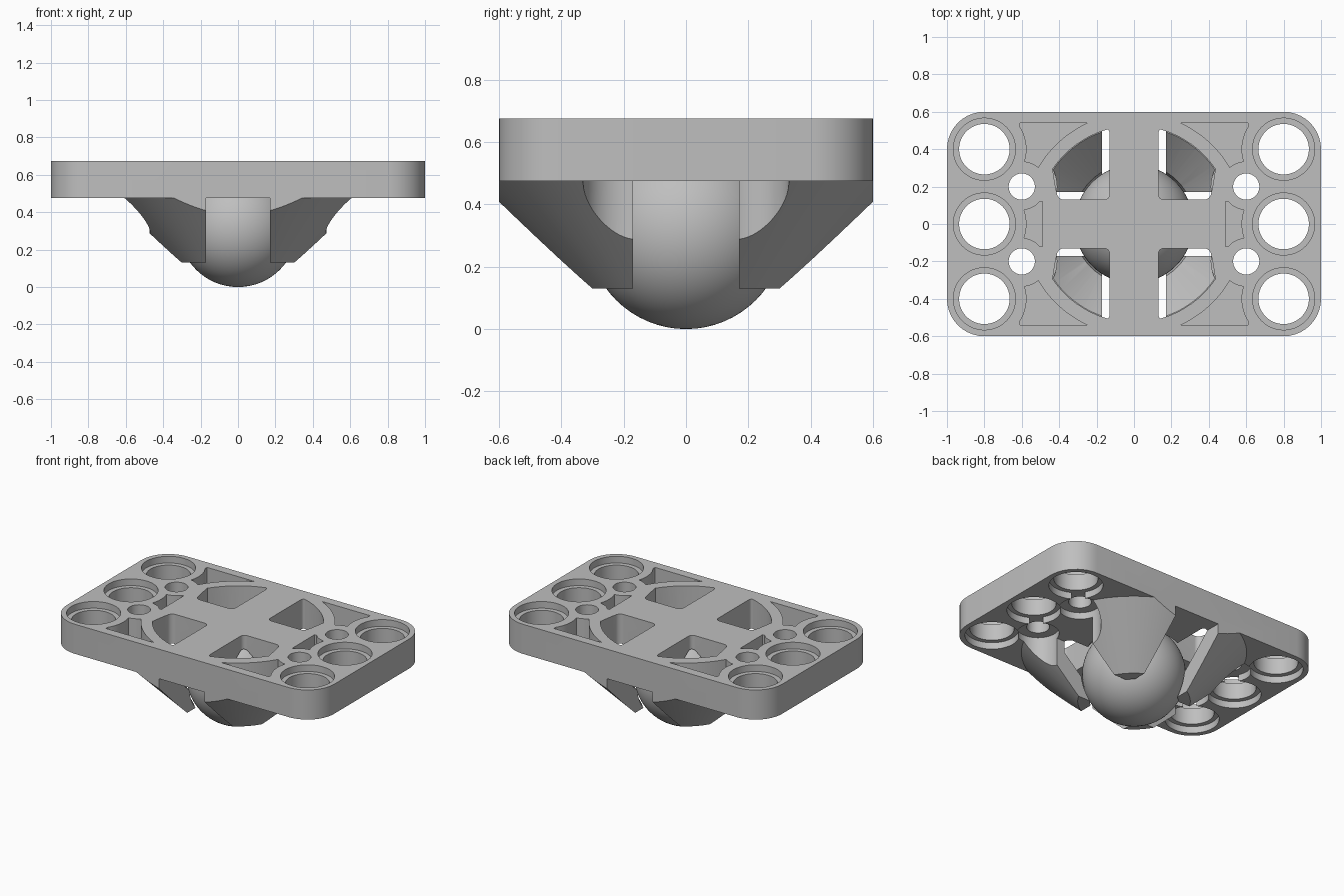
import bpy, bmesh, math

old = bpy.data.objects.get("Cube")
if old:
    bpy.data.objects.remove(old, do_unlink=True)

grey = bpy.data.materials.new("plain grey")
grey.use_nodes = True
COLOUR = (0.52, 0.52, 0.52, 1)
grey.diffuse_color = COLOUR
grey.node_tree.nodes["Principled BSDF"].inputs["Base Color"].default_value = COLOUR

BOTTOM, TOP = 0.475, 0.675      # plate underside and upper face
BALL_R = 0.3175
BIG = [(0.8, 0), (0.8, 0.4)]    # large hole centres in one quadrant
SMALL = (0.6, 0.2)              # small hole centre


def to_object(name, bm):
    bmesh.ops.recalc_face_normals(bm, faces=bm.faces)
    mesh = bpy.data.meshes.new(name)
    bm.to_mesh(mesh)
    bm.free()
    mesh.materials.append(grey)
    ob = bpy.data.objects.new(name, mesh)
    bpy.context.collection.objects.link(ob)
    return ob


def prism(name, points, z0, z1, round_ids=(), radius=0.0):
    """Extrude a flat outline upward, rounding the chosen corners."""
    bm = bmesh.new()
    verts = [bm.verts.new((x, y, z0)) for x, y in points]
    bm.faces.new(verts)
    if round_ids:
        bmesh.ops.bevel(bm, geom=[verts[i] for i in round_ids], offset=radius,
                        segments=10, profile=0.5, affect='VERTICES')
    out = bmesh.ops.extrude_face_region(bm, geom=bm.faces[:])
    moved = [g for g in out["geom"] if isinstance(g, bmesh.types.BMVert)]
    bmesh.ops.translate(bm, verts=moved, vec=(0, 0, z1 - z0))
    return to_object(name, bm)


def box(name, x0, x1, y0, y1, z0, z1):
    return prism(name, [(x0, y0), (x1, y0), (x1, y1), (x0, y1)], z0, z1)


def cone(name, centre, r0, r1, z0, z1, sides=64):
    bm = bmesh.new()
    bmesh.ops.create_cone(bm, cap_ends=True, segments=sides, radius1=r0,
                          radius2=r1, depth=z1 - z0)
    bmesh.ops.translate(bm, verts=bm.verts, vec=(*centre, (z0 + z1) / 2))
    return to_object(name, bm)


def cylinder(name, centre, r, z0, z1):
    return cone(name, centre, r, r, z0, z1)


def sphere(name, r, z):
    bm = bmesh.new()
    bmesh.ops.create_uvsphere(bm, u_segments=64, v_segments=32, radius=r)
    bmesh.ops.translate(bm, verts=bm.verts, vec=(0, 0, z))
    return to_object(name, bm)


def combine(target, tool, operation='DIFFERENCE'):
    """Apply a boolean and discard the tool."""
    mod = target.modifiers.new("cut", 'BOOLEAN')
    mod.operation, mod.solver, mod.object = operation, 'EXACT', tool
    bpy.context.view_layer.objects.active = target
    bpy.ops.object.modifier_apply(modifier=mod.name)
    bpy.data.objects.remove(tool, do_unlink=True)


# Rounded plate
plate = prism("ball_holder_plate", [(-1, -0.6), (1, -0.6), (1, 0.6), (-1, 0.6)],
              BOTTOM, TOP, range(4), 0.2)

# One claw: a hollow cone wall trimmed to its quadrant
claw = cone("claw", (0, 0), 0.345, 0.715, 0.13, 0.5, 128)
combine(claw, box("claw_trim", 0.17, 0.9, 0.17, 0.6, 0, 0.8), 'INTERSECT')
hollow = cone("claw_hollow", (0, 0), 0.05, 0.57, 0, 0.52, 128)
combine(hollow, cylinder("hole_wall", SMALL, 0.19, -0.1, 0.7))
combine(claw, hollow)
combine(plate, claw, 'UNION')

# Ball socket
combine(plate, sphere("socket", BALL_R + 0.012, BALL_R))

# Rounded window above the claw
arc = [(0.525 * math.cos(math.radians(a)), 0.525 * math.sin(math.radians(a)))
       for a in range(34, 75, 5)]
outline = [(0.13, 0.13), (0.405, 0.13), (0.42, 0.2)] + arc + [(0.13, 0.508)]
combine(plate, prism("window", outline, BOTTOM - 0.004, TOP + 0.1,
                     (0, 1, len(outline) - 1), 0.03))

# Large holes, recessed on both faces
for centre in BIG:
    combine(plate, cylinder("hole", centre, 0.135, 0.3, 0.9))
    combine(plate, cylinder("top_recess", centre, 0.166, TOP - 0.045, 0.9))
    combine(plate, cylinder("bottom_recess", centre, 0.166, 0.4, BOTTOM + 0.045))

# Small hole, with clearance that also bites into the claw
combine(plate, cylinder("small_hole", SMALL, 0.07, 0.3, 0.9))
combine(plate, cylinder("clearance", SMALL, 0.13, 0.05, BOTTOM + 0.045))

# Corner pocket and side pocket sunk from above
FLOOR = TOP - 0.14
corner = box("corner_pocket", 0.2, 0.61, 0.2, 0.54, FLOOR, 0.8)
combine(corner, cylinder("keep", BIG[1], 0.225, 0.4, 0.9))
combine(corner, cylinder("keep", SMALL, 0.135, 0.4, 0.9))
combine(corner, cone("keep", (0, 0), 0.595, 0.595, 0.4, 0.9, 128))
combine(plate, corner)
side = box("side_pocket", 0.49, 0.6, -0.1, 0.12, FLOOR, 0.8)
combine(side, cylinder("keep", BIG[0], 0.225, 0.4, 0.9))
combine(side, cylinder("keep", SMALL, 0.125, 0.4, 0.9))
combine(plate, side)

# Keep the finished quadrant and mirror it
bm = bmesh.new()
bm.from_mesh(plate.data)
bmesh.ops.triangulate(bm, faces=bm.faces)
for normal in ((1, 0, 0), (0, 1, 0)):
    bmesh.ops.bisect_plane(bm, geom=bm.verts[:] + bm.edges[:] + bm.faces[:],
                           plane_co=(0, 0, 0), plane_no=normal, clear_inner=True)
bm.to_mesh(plate.data)
bm.free()
mirror = plate.modifiers.new("quadrants", 'MIRROR')
mirror.use_axis = (True, True, False)
bpy.context.view_layer.objects.active = plate
bpy.ops.object.modifier_apply(modifier=mirror.name)

# Rolling ball
ball = sphere("ball", BALL_R, BALL_R)

for ob in (plate, ball):
    bpy.ops.object.select_all(action='DESELECT')
    ob.select_set(True)
    bpy.context.view_layer.objects.active = ob
    bpy.ops.object.shade_smooth_by_angle(angle=math.radians(30))
